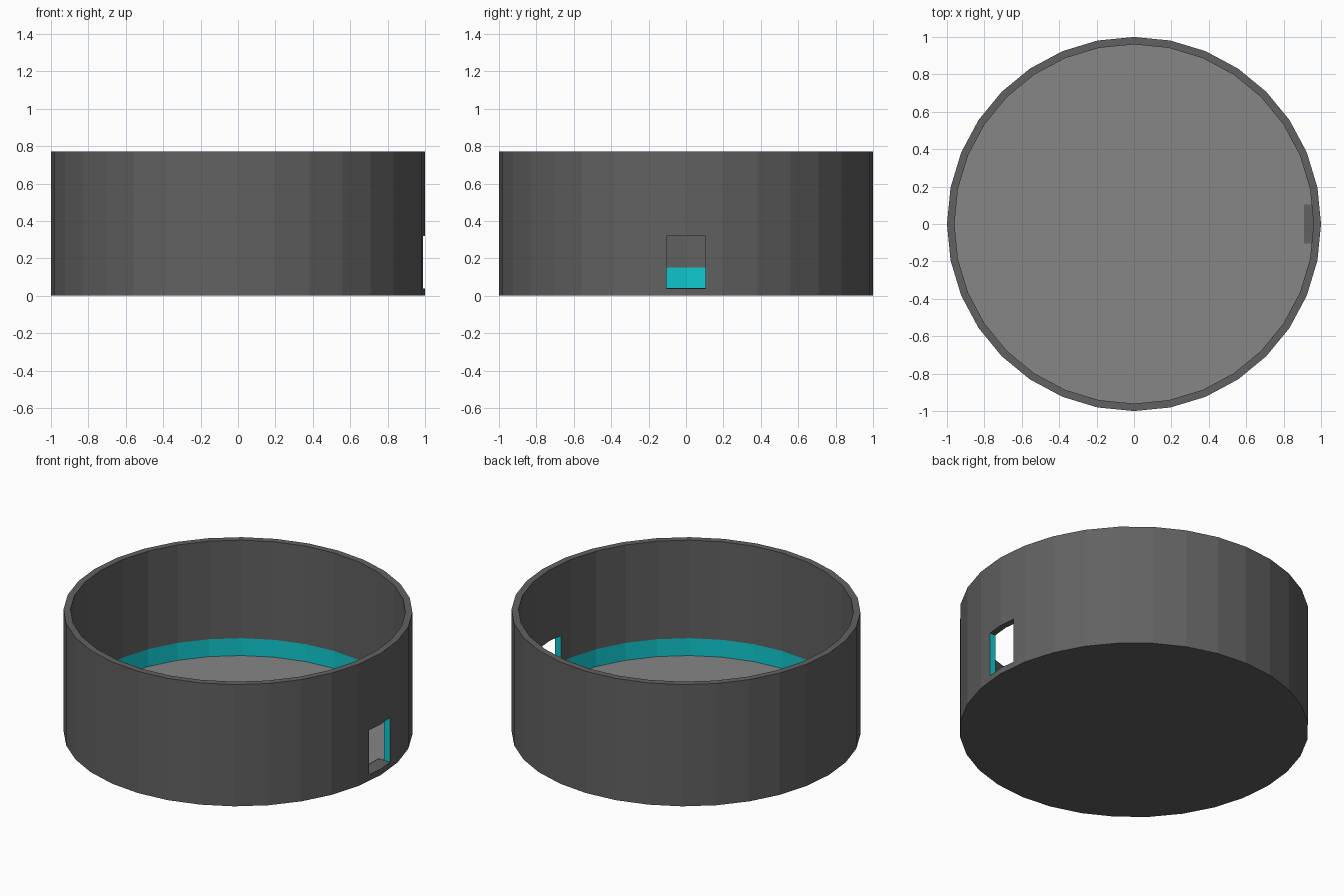
import bpy, bmesh, math

if "Cube" in bpy.data.objects:
    bpy.data.objects.remove(bpy.data.objects["Cube"])

SIDES = 32
R_OUT, R_IN = 1.0, 0.96
HEIGHT, FLOOR, BAND_TOP = 0.77, 0.04, 0.15
WIN_HALF, WIN_TOP, WIN_BOTTOM = 0.105, 0.32, 0.038


def material(name, rgb):
    m = bpy.data.materials.new(name)
    m.diffuse_color = (*rgb, 1)
    m.use_nodes = True
    m.node_tree.nodes["Principled BSDF"].inputs["Base Color"].default_value = m.diffuse_color
    return m


def add_object(name, bm):
    bmesh.ops.recalc_face_normals(bm, faces=bm.faces)
    mesh = bpy.data.meshes.new(name)
    bm.to_mesh(mesh)
    bm.free()
    ob = bpy.data.objects.new(name, mesh)
    bpy.context.collection.objects.link(ob)
    return ob


# Open round tub: spun wall profile closed by a bottom and a floor disc
bm = bmesh.new()
profile = [(R_OUT, 0), (R_OUT, HEIGHT), (R_IN, HEIGHT), (R_IN, BAND_TOP), (R_IN, FLOOR)]
rings = [[bm.verts.new((r * math.cos(2 * math.pi * i / SIDES),
                        r * math.sin(2 * math.pi * i / SIDES), z))
          for i in range(SIDES)] for r, z in profile]
for a, b in zip(rings, rings[1:]):
    for i in range(SIDES):
        j = (i + 1) % SIDES
        bm.faces.new((a[i], a[j], b[j], b[i]))
bm.faces.new(rings[0])
bm.faces.new(rings[-1])
tub = add_object("round_tub", bm)

# Window cutter through the right wall, reaching slightly into the floor
bm = bmesh.new()
bmesh.ops.create_cube(bm, size=1)
x0, x1 = 0.91, 1.1
bmesh.ops.scale(bm, verts=bm.verts, vec=(x1 - x0, 2 * WIN_HALF, WIN_TOP - WIN_BOTTOM))
bmesh.ops.translate(bm, verts=bm.verts,
                    vec=((x0 + x1) / 2, 0, (WIN_TOP + WIN_BOTTOM) / 2))
cutter = add_object("window_cutter", bm)
cutter.hide_render = True

mod = tub.modifiers.new("window", 'BOOLEAN')
mod.operation = 'DIFFERENCE'
mod.solver = 'EXACT'
mod.object = cutter
bpy.context.view_layer.objects.active = tub
bpy.ops.object.modifier_apply(modifier=mod.name)
bpy.data.objects.remove(cutter)

# Dark shell, lighter floor, cyan inner band and window jambs
mesh = tub.data
mesh.materials.clear()
for m in (material("shell_grey", (0.12, 0.12, 0.12)),
          material("floor_grey", (0.24, 0.24, 0.24)),
          material("cyan", (0.005, 0.58, 0.62))):
    mesh.materials.append(m)
for p in mesh.polygons:
    c, n = p.center, p.normal
    floor = n.z > 0.9 and 0.039 < c.z < 0.05
    band = abs(n.z) < 0.5 and n.x * c.x + n.y * c.y < -0.5 and c.z < BAND_TOP
    jamb = abs(n.y) > 0.99 and abs(abs(c.y) - WIN_HALF) < 0.002 and c.x > 0.9
    p.material_index = 1 if floor else 2 if band or jamb else 0
    p.use_smooth = False
